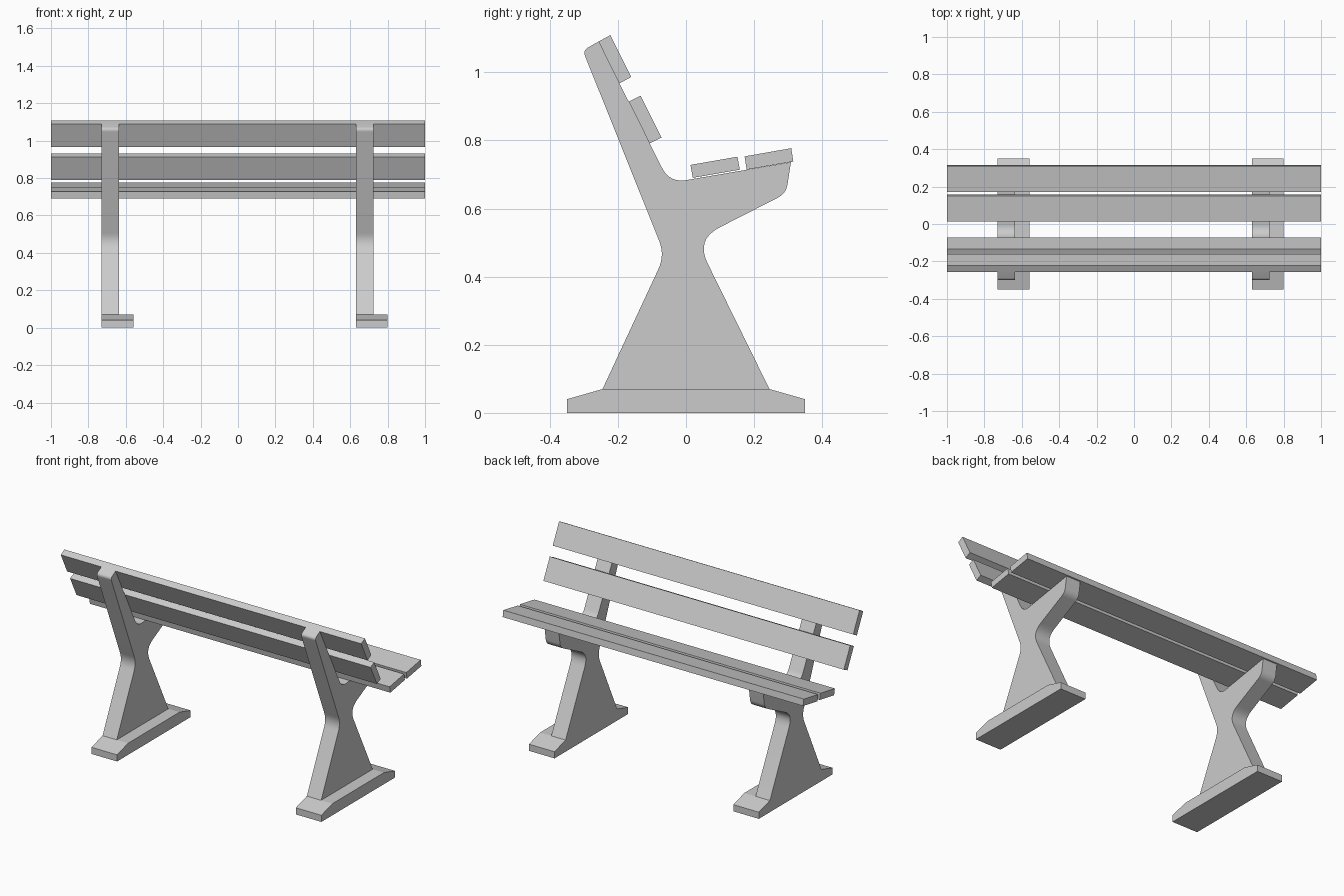
import bpy
import bmesh
from math import radians
from mathutils import Vector

cube = bpy.data.objects.get("Cube")
if cube:
    bpy.data.objects.remove(cube, do_unlink=True)

# One grey for the whole bench
grey = bpy.data.materials.new("light_grey")
colour = (0.6, 0.6, 0.6, 1)
grey.diffuse_color = colour
grey.use_nodes = True
grey.node_tree.nodes["Principled BSDF"].inputs["Base Color"].default_value = colour


def rounded(corners, steps=8):
    """Turn (y, z, cut) corners into an outline with curved corners."""
    outline = []
    for i, (y, z, cut) in enumerate(corners):
        here = Vector((y, z))
        if not cut:
            outline.append(here)
            continue
        before = Vector(corners[i - 1][:2])
        after = Vector(corners[(i + 1) % len(corners)][:2])
        start = here + (before - here).normalized() * cut
        end = here + (after - here).normalized() * cut
        for s in range(steps + 1):
            t = s / steps
            outline.append(start.lerp(here, t).lerp(here.lerp(end, t), t))
    return outline


def extrude_profile(name, outline, x_min, x_max):
    """Sweep a side outline of (y, z) points along x."""
    bm = bmesh.new()
    face = bm.faces.new([bm.verts.new((x_min, y, z)) for y, z in outline])
    swept = bmesh.ops.extrude_face_region(bm, geom=[face])["geom"]
    moved = [v for v in swept if isinstance(v, bmesh.types.BMVert)]
    bmesh.ops.translate(bm, verts=moved, vec=(x_max - x_min, 0, 0))
    bmesh.ops.recalc_face_normals(bm, faces=bm.faces)
    mesh = bpy.data.meshes.new(name)
    bm.to_mesh(mesh)
    bm.free()
    mesh.materials.append(grey)
    obj = bpy.data.objects.new(name, mesh)
    bpy.context.collection.objects.link(obj)
    return obj


def slat(name, corner, along, across):
    """Full-length board from one corner and its two side directions."""
    c, a, b = Vector(corner), Vector(along), Vector(across)
    extrude_profile(name, [c, c + a, c + a + b, c + b], -1, 1)


# Side supports: back post, seat arm and flared leg in one outline
support_outline = rounded([
    (-0.245, 0.07, 0),
    (-0.062, 0.463, 0.045),
    (-0.303, 1.064, 0.018),
    (-0.257, 1.09, 0),
    (-0.048, 0.675, 0.05),
    (0.308, 0.736, 0),
    (0.294, 0.644, 0.028),
    (0.029, 0.509, 0.078),
    (0.245, 0.07, 0),
])

# Feet with sloped ends
foot_outline = [(-0.35, 0), (-0.35, 0.04), (-0.245, 0.07),
                (0.245, 0.07), (0.35, 0.04), (0.35, 0)]

for side, x in (("right", -0.73), ("left", 0.63)):
    support = extrude_profile(side + "_support", support_outline, x, x + 0.095)
    extrude_profile(side + "_foot", foot_outline, x, x + 0.17)
    bpy.ops.object.select_all(action="DESELECT")
    support.select_set(True)
    bpy.context.view_layer.objects.active = support
    bpy.ops.object.shade_smooth_by_angle(angle=radians(30))

# Backrest slats
slat("upper_back_slat", (-0.257, 1.09), (0.061, -0.123), (0.035, 0.019))
slat("lower_back_slat", (-0.168, 0.914), (0.061, -0.123), (0.035, 0.017))

# Seat slats
slat("rear_seat_slat", (0.020, 0.69), (0.138, 0.024), (-0.007, 0.038))
slat("front_seat_slat", (0.178, 0.714), (0.137, 0.024), (-0.006, 0.039))
